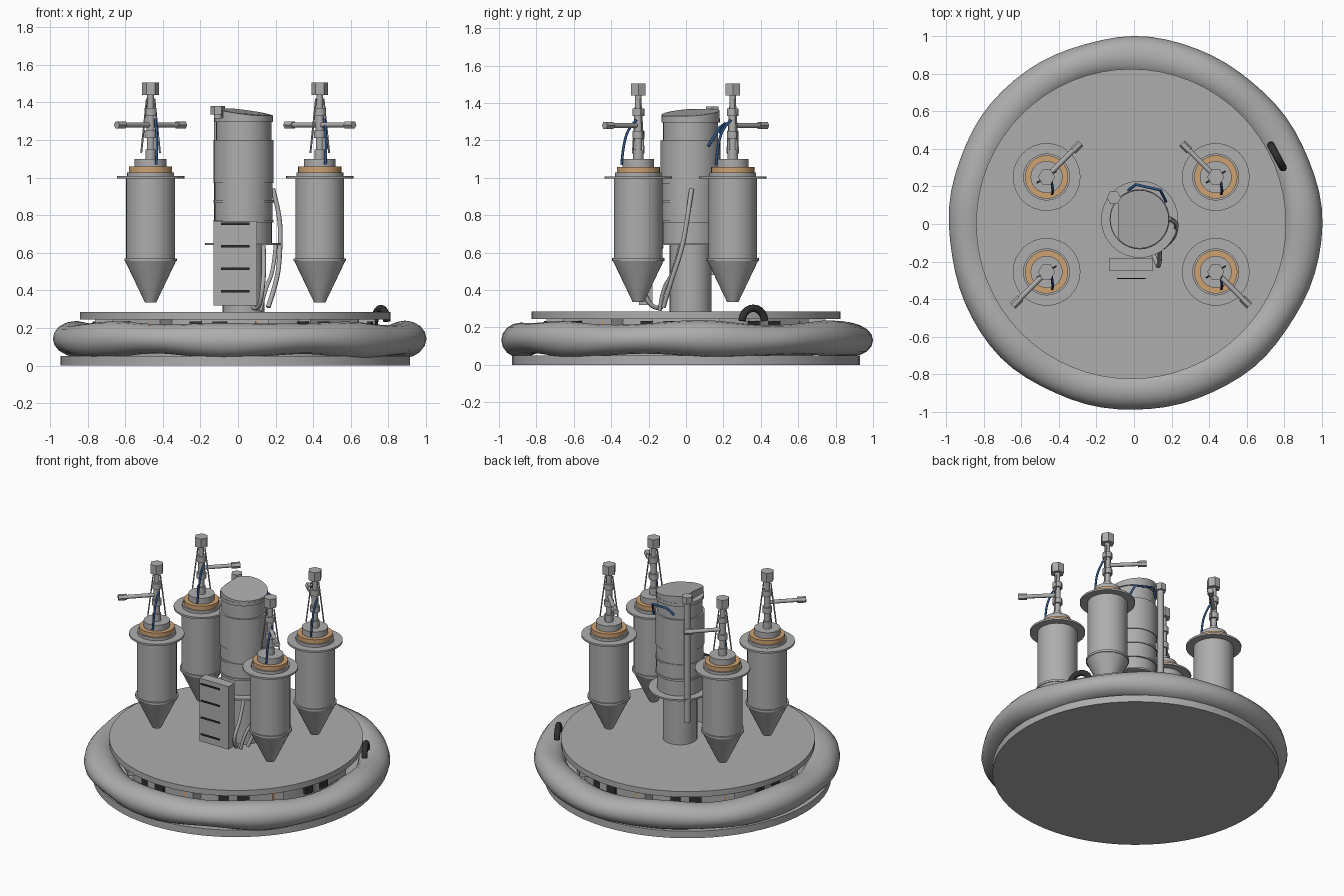
import bpy, bmesh
from math import sin, cos, pi, radians, atan2, hypot
from mathutils import Vector, Matrix

old = bpy.data.objects.get("Cube")
if old:
    bpy.data.objects.remove(old, do_unlink=True)


def material(name, rgb):
    m = bpy.data.materials.new(name)
    m.use_nodes = True
    m.diffuse_color = (*rgb, 1)
    bsdf = next(n for n in m.node_tree.nodes if n.type == 'BSDF_PRINCIPLED')
    bsdf.inputs["Base Color"].default_value = (*rgb, 1)
    return m


GREY = material("grey metal", (0.42, 0.42, 0.42))
COPPER = material("copper", (0.62, 0.36, 0.17))
BLUE = material("blue cable", (0.03, 0.1, 0.27))
DARK = material("dark rubber", (0.03, 0.03, 0.03))


def finish(ob, mat, angle=35):
    ob.data.materials.clear()
    ob.data.materials.append(mat)
    bpy.ops.object.select_all(action='DESELECT')
    ob.select_set(True)
    bpy.context.view_layer.objects.active = ob
    if ob.type == 'CURVE':
        bpy.ops.object.convert(target='MESH')
        ob = bpy.context.object
    bpy.ops.object.shade_smooth_by_angle(angle=radians(angle))
    return ob


def from_bmesh(name, bm, mat, loc=(0, 0, 0), angle=35):
    bmesh.ops.recalc_face_normals(bm, faces=bm.faces)
    me = bpy.data.meshes.new(name)
    bm.to_mesh(me)
    bm.free()
    ob = bpy.data.objects.new(name, me)
    ob.location = loc
    bpy.context.collection.objects.link(ob)
    return finish(ob, mat, angle)


def lathe(name, profile, mat, xy=(0, 0), sides=32):
    """Closed solid of revolution from (radius, height) pairs."""
    bm = bmesh.new()
    rings = [[bm.verts.new((r * cos(2 * pi * i / sides), r * sin(2 * pi * i / sides), z))
              for i in range(sides)] for r, z in profile]
    for a, b in zip(rings, rings[1:]):
        for i in range(sides):
            j = (i + 1) % sides
            bm.faces.new((a[i], a[j], b[j], b[i]))
    bm.faces.new(rings[0])
    bm.faces.new(rings[-1])
    return from_bmesh(name, bm, mat, (*xy, 0))


def box(name, centre, size, mat, turn=0):
    bm = bmesh.new()
    bmesh.ops.create_cube(bm, size=1, matrix=Matrix.Rotation(turn, 4, 'Z') @ Matrix.Diagonal((*size, 1)))
    return from_bmesh(name, bm, mat, centre)


def tube(name, points, radius, mat, smooth=True, sides=2):
    cu = bpy.data.curves.new(name, 'CURVE')
    cu.dimensions = '3D'
    cu.bevel_depth = radius
    cu.bevel_resolution = sides
    cu.use_fill_caps = True
    sp = cu.splines.new('NURBS' if smooth else 'POLY')
    sp.points.add(len(points) - 1)
    for p, co in zip(sp.points, points):
        p.co = (*co, 1)
    if smooth:
        sp.order_u = 3
        sp.use_endpoint_u = True
        sp.resolution_u = 5
    ob = bpy.data.objects.new(name, cu)
    bpy.context.collection.objects.link(ob)
    return finish(ob, mat, 50)


# Base plate, drum and deck
MID = (-0.015, 0)
lathe("base_plate", [(0.93, 0), (0.93, 0.05)], GREY, MID, 64)
lathe("inner_drum", [(0.68, 0.04), (0.68, 0.25)], GREY, MID, 64)
lathe("deck", [(0.825, 0.245), (0.825, 0.285)], GREY, MID, 64)

# Soft lumpy float ring
bm = bmesh.new()
SEG, RING = 72, 16
loops = []
for i in range(SEG):
    a = 2 * pi * i / SEG
    lump = 0.5 * sin(5 * a + 1) + 0.3 * sin(8 * a + 2.2) + 0.2 * sin(13 * a)
    wide = 0.105 + 0.008 * lump
    tall = 0.088 + 0.008 * sin(7 * a + 0.5) + 0.005 * lump
    loop = []
    for k in range(RING):
        t = 2 * pi * k / RING
        r = 0.887 + 0.006 * sin(3 * a + 2) + wide * cos(t)
        loop.append(bm.verts.new((r * cos(a), r * sin(a), 0.137 + tall * sin(t) + 0.006 * sin(6 * a + 2))))
    loops.append(loop)
for i in range(SEG):
    a, b = loops[i], loops[(i + 1) % SEG]
    for k in range(RING):
        n = (k + 1) % RING
        bm.faces.new((a[k], b[k], b[n], a[n]))
from_bmesh("float_ring", bm, GREY, angle=60)

# Blocks under the deck with vents and copper contacts
for i in range(8):
    a = i * pi / 4

    def under(name, offset, radius, size, mat):
        t = a + radians(offset)
        box(name, (MID[0] + radius * cos(t), radius * sin(t), 0.195), size, mat, t)
    under("deck_block", 0, 0.7, (0.09, 0.36, 0.1), GREY)
    under("vent", -11, 0.745, (0.02, 0.2, 0.08), DARK)
    under("copper_contact", 11, 0.745, (0.02, 0.07, 0.08), COPPER)

# Grab handle on the rim
along = Vector((-0.075, 0.14, 0)).normalized()
arch = [Vector((0.76, 0.36, 0.235)) + along * 0.068 * cos(pi * i / 10) + Vector((0, 0, 0.068 * sin(pi * i / 10)))
        for i in range(11)]
tube("grab_handle", arch, 0.02, DARK, False, 3)

# Four canisters, each with mast, side arm, struts and cable
for cx, cy, ax, ay in ((-0.465, 0.25, 1, 1), (0.435, 0.25, -1, 1),
                       (-0.465, -0.255, -1, -1), (0.435, -0.255, 1, -1)):
    c = (cx, cy)
    lathe("canister", [(0.03, 0.335), (0.135, 0.555), (0.14, 0.555), (0.14, 0.57), (0.13, 0.57),
                       (0.13, 0.995), (0.18, 0.995), (0.18, 1.008), (0.125, 1.008), (0.125, 1.028)], GREY, c)
    lathe("copper_collar", [(0.115, 1.028), (0.115, 1.058)], COPPER, c)
    lathe("canister_cap", [(0.085, 1.055), (0.085, 1.1)], GREY, c)
    lathe("mast", [(0.028, 1.1), (0.028, 1.15), (0.02, 1.15), (0.02, 1.21), (0.032, 1.21), (0.032, 1.25),
                   (0.022, 1.25), (0.022, 1.33), (0.032, 1.33), (0.032, 1.37), (0.018, 1.37),
                   (0.018, 1.44)], GREY, c, 12)
    lathe("mast_head", [(0.045, 1.44), (0.045, 1.505)], GREY, c, 6)

    def out(d):
        return (cx + ax * d, cy + ay * d, 1.28)
    tube("side_arm", [out(0), out(0.15)], 0.014, GREY, False)
    tube("arm_tip", [out(0.14), out(0.18)], 0.021, GREY, False, 1)
    for dx, dy in ((-0.05, -0.03), (0.05, 0.03)):
        tube("strut", [(cx + dx * 0.4, cy + dy * 0.4, 1.42), (cx + dx, cy + dy, 1.13)], 0.005, GREY, False, 1)
    tube("mast_cable", [(cx + 0.025, cy - 0.01, 1.31), (cx + 0.03, cy - 0.05, 1.27),
                        (cx + 0.035, cy - 0.08, 1.18), (cx + 0.03, cy - 0.09, 1.07)], 0.007, BLUE)

# Central column
COL = (0.03, 0.025)
lathe("column_neck", [(0.112, 0.28), (0.112, 0.65)], GREY, COL)
lathe("column_flange", [(0.205, 0.64), (0.205, 0.652)], GREY, COL)
lathe("column_body", [(0.15, 0.65), (0.15, 0.76), (0.16, 0.76), (0.16, 0.775), (0.154, 0.775), (0.154, 0.865),
                      (0.16, 0.865), (0.16, 0.88), (0.154, 0.88), (0.154, 0.97), (0.16, 0.97), (0.16, 1.2),
                      (0.147, 1.2), (0.147, 1.295), (0.157, 1.295), (0.157, 1.318)], GREY, COL)

# Sloping lid, cut flat on one side and raised toward the standpipe
bm = bmesh.new()
bmesh.ops.create_cone(bm, cap_ends=True, segments=32, radius1=0.155, radius2=0.155, depth=0.01)
for v in bm.verts:
    if v.co.z > 0:
        v.co.z = 0.012 + 0.038 * max(0, min(1, 0.5 + (v.co.y * 0.6 - v.co.x) / 0.3))
    v.co.x = max(v.co.x, -0.115)
bmesh.ops.remove_doubles(bm, verts=bm.verts, dist=0.0005)
from_bmesh("sloping_lid", bm, GREY, (*COL, 1.318))

# Standpipe beside the column
PIPE = (-0.107, 0.14)
lathe("standpipe", [(0.022, 0.48), (0.022, 1.34)], GREY, PIPE, 12)
lathe("standpipe_cap", [(0.038, 1.335), (0.038, 1.382)], GREY, PIPE, 6)

# Control panel with dark slots held in front of it
box("control_panel", (-0.015, -0.215, 0.545), (0.23, 0.07, 0.45), GREY)
for z in (0.395, 0.515, 0.635, 0.755):
    box("panel_slot", (-0.015, -0.29, z), (0.15, 0.006, 0.012), DARK)

# Hoses and the blue loop round the column
tube("long_hose", [(0.185, 0.03, 0.94), (0.225, 0.01, 0.8), (0.225, -0.02, 0.62),
                   (0.21, -0.08, 0.45), (0.16, -0.12, 0.31)], 0.013, GREY)
tube("short_hose", [(0.135, -0.13, 0.64), (0.14, -0.17, 0.52), (0.13, -0.24, 0.4),
                    (0.11, -0.17, 0.29), (0.08, -0.13, 0.31)], 0.012, GREY)
tube("middle_hose", [(0.2, -0.03, 0.64), (0.19, -0.06, 0.5), (0.14, -0.13, 0.4), (0.12, -0.14, 0.29)], 0.011, GREY)
tube("column_cable", [(-0.03, 0.18, 1.24), (0.01, 0.21, 1.29), (0.14, 0.18, 1.27), (0.17, 0.12, 1.17)],
     0.008, BLUE, False)
